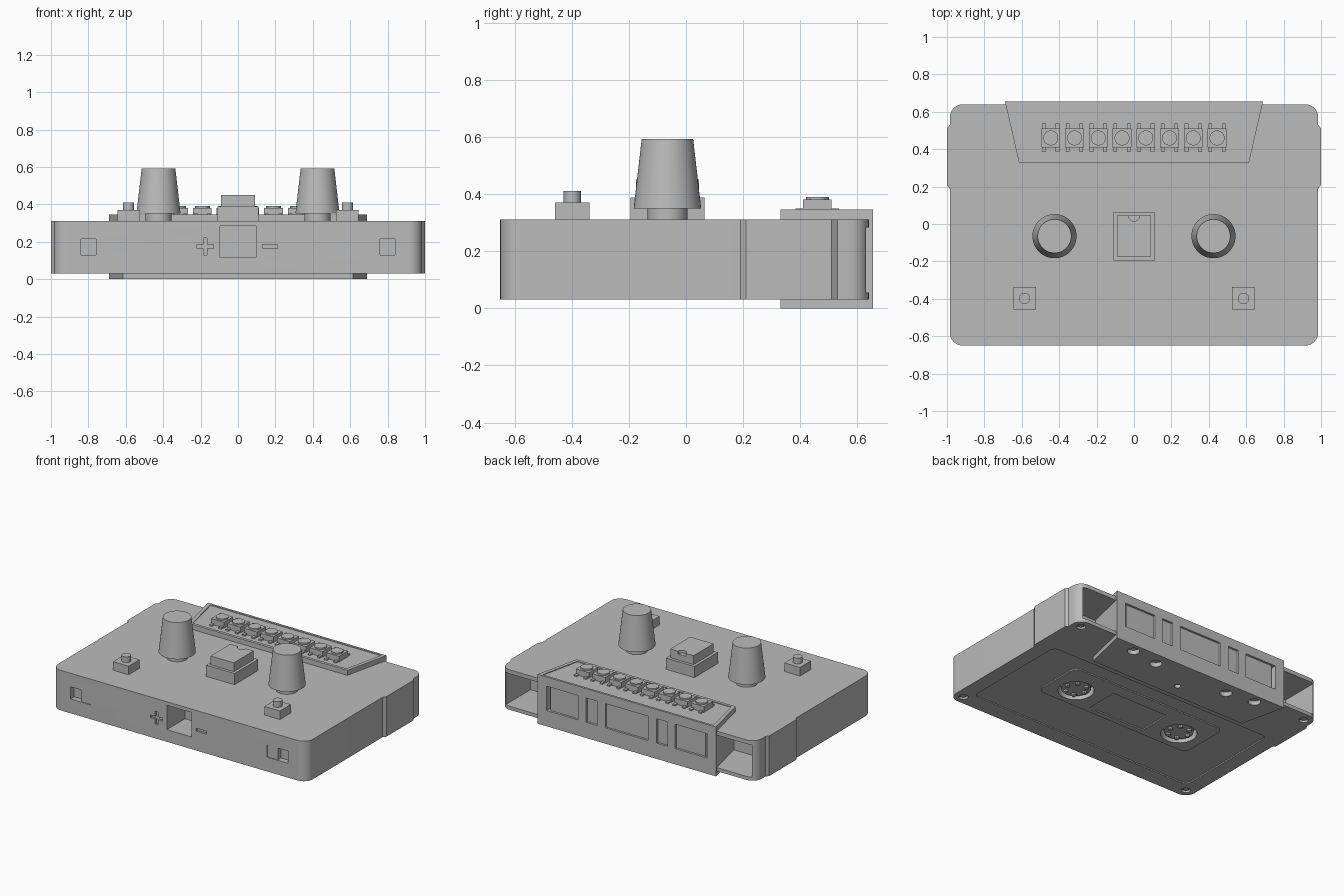
import bpy, bmesh
from math import pi, sin, cos

cube = bpy.data.objects.get("Cube")
if cube:
    bpy.data.objects.remove(cube, do_unlink=True)

grey = bpy.data.materials.new("plain grey")
grey.use_nodes = True
COLOUR = (0.5, 0.5, 0.5, 1)
grey.diffuse_color = COLOUR
grey.node_tree.nodes["Principled BSDF"].inputs["Base Color"].default_value = COLOUR


def loft(name, low, high, z0, z1):
    """Solid between two matching outlines at two heights."""
    bm = bmesh.new()
    a = [bm.verts.new((x, y, z0)) for x, y in low]
    b = [bm.verts.new((x, y, z1)) for x, y in high]
    bm.faces.new(a[::-1])
    bm.faces.new(b)
    n = len(a)
    for i in range(n):
        j = (i + 1) % n
        bm.faces.new((a[i], a[j], b[j], b[i]))
    bmesh.ops.recalc_face_normals(bm, faces=bm.faces)
    mesh = bpy.data.meshes.new(name)
    bm.to_mesh(mesh)
    bm.free()
    mesh.materials.append(grey)
    obj = bpy.data.objects.new(name, mesh)
    bpy.context.collection.objects.link(obj)
    return obj


def prism(name, pts, z0, z1):
    return loft(name, pts, pts, z0, z1)


def rect(x0, x1, y0, y1):
    return [(x0, y0), (x1, y0), (x1, y1), (x0, y1)]


def box(name, x0, x1, y0, y1, z0, z1):
    return prism(name, rect(x0, x1, y0, y1), z0, z1)


def circle(x, y, r, n=32):
    return [(x + r * cos(2 * pi * i / n), y + r * sin(2 * pi * i / n)) for i in range(n)]


def arc(x, y, r, start, n=8):
    return [(x + r * cos(start + pi / 2 * i / n), y + r * sin(start + pi / 2 * i / n))
            for i in range(n + 1)]


def rounded(w, y0, y1, r, step=()):
    """Rounded rectangle, with an optional step on both sides."""
    right = arc(w - r, y0 + r, r, -pi / 2) + list(step) + arc(w - r, y1 - r, r, 0)
    return right + [(-x, y) for x, y in reversed(right)]


def select(obj):
    bpy.ops.object.select_all(action='DESELECT')
    obj.select_set(True)
    bpy.context.view_layer.objects.active = obj


def cut(target, *cutters):
    select(target)
    for c in cutters:
        m = target.modifiers.new("cut", 'BOOLEAN')
        m.operation, m.solver, m.object = 'DIFFERENCE', 'EXACT', c
        bpy.ops.object.modifier_apply(modifier=m.name)
    for c in cutters:
        bpy.data.objects.remove(c, do_unlink=True)


def smooth(obj):
    select(obj)
    bpy.ops.object.shade_smooth_by_angle(angle=0.6)


BOTTOM, TOP, DECK = 0.03, 0.31, 0.34
SIDES = (-1, 1)
HUBS = ((-0.425, -0.065), (0.425, -0.065))


def span(s, a, b):
    """Mirrored x range."""
    return sorted((s * a, s * b))


# Cassette shell with a stepped grip on each side
body = prism("cassette_body", rounded(0.985, -0.65, 0.64, 0.07,
             [(0.985, 0.19), (1, 0.21), (1, 0.51), (0.985, 0.53)]), BOTTOM, TOP)
cutters = [box("port", -0.095, 0.095, -0.7, -0.45, 0.115, 0.285),
           box("plus_bar", -0.22, -0.13, -0.7, -0.635, 0.165, 0.185),
           box("plus_post", -0.185, -0.165, -0.7, -0.635, 0.13, 0.22),
           box("minus_bar", 0.13, 0.21, -0.7, -0.635, 0.165, 0.185),
           prism("label", rounded(0.88, -0.53, 0.26, 0.04), 0, 0.038)]
for s in SIDES:
    cutters += [box("corner_pocket", *span(s, 0.6, 0.95), 0.36, 0.7, 0.055, 0.282),
                box("switch_slot", *span(s, 0.68, 0.84), -0.7, -0.61, 0.13, 0.215)]
    cutters += [prism("screw_hole", circle(s * 0.92, y, 0.03, 16), 0, 0.045)
                for y in (-0.585, 0.575)]
cutters += [prism("hub_hole", circle(x, y, 0.115), 0, 0.09) for x, y in HUBS]
cut(body, *cutters)
smooth(body)

# Raised panel around the hubs, with a tape window
panel = prism("hub_panel", rounded(0.61, -0.22, 0.15, 0.05), BOTTOM, 0.05)
cut(panel, box("window", -0.22, 0.22, -0.18, 0.06, 0, 0.042),
    *[prism("hub_hole", circle(x, y, 0.115), 0, 0.1) for x, y in HUBS])

# Tape hubs: disc with teeth
for x, y in HUBS:
    prism("hub_disc", circle(x, y, 0.095), 0.045, 0.095)
    for px, py in circle(x, y, 0.07, 6):
        prism("hub_tooth", circle(px, py, 0.016, 8), 0.032, 0.05)

# Screws and slide switches
for s in SIDES:
    for y in (-0.585, 0.575):
        prism("screw", circle(s * 0.92, y, 0.02, 6), 0.037, 0.05)
    box("slide_switch", *span(s, 0.68, 0.76), -0.645, -0.6, 0.13, 0.215)

# Tape head housing along the back edge
head = prism("head_housing", [(-0.615, 0.33), (0.615, 0.33), (0.69, 0.655), (-0.69, 0.655)],
             0, 0.345)
cutters = [box("head_window", -0.165, 0.165, 0.54, 0.7, 0.11, 0.28),
           prism("deck_recess", [(-0.595, 0.35), (0.595, 0.35), (0.66, 0.64), (-0.66, 0.64)],
                 DECK, 0.4),
           prism("centre_hole", circle(0, 0.43, 0.02, 16), -0.1, 0.06)]
for s in SIDES:
    cutters += [box("outer_window", *span(s, 0.375, 0.62), 0.54, 0.7, 0.11, 0.28),
                box("narrow_window", *span(s, 0.23, 0.315), 0.54, 0.7, 0.11, 0.28),
                prism("outer_hole", circle(s * 0.5, 0.59, 0.04, 20), -0.1, 0.06),
                prism("inner_hole", circle(s * 0.29, 0.56, 0.04, 20), -0.1, 0.06)]
cut(head, *cutters)

# Row of eight push keys with solder pins
for i in range(8):
    x, y = -0.445 + i * 0.127, 0.46
    box("key_base", x - 0.05, x + 0.05, y - 0.05, y + 0.05, DECK, 0.38)
    smooth(prism("key_cap", circle(x, y, 0.04, 24), 0.38, 0.39))
    for sx in SIDES:
        for sy in SIDES:
            px, py = x + sx * 0.036, y + sy * 0.062
            box("key_pin", px - 0.01, px + 0.01, py - 0.014, py + 0.014, DECK, 0.35)

# Control knobs on short shafts
for x, y in HUBS:
    smooth(prism("knob_shaft", circle(x, y, 0.07), TOP, 0.355))
    smooth(loft("knob", circle(x, y, 0.118, 48), circle(x, y, 0.09, 48), 0.35, 0.593))

# Chip in its socket, with a half-round notch
box("chip_socket", -0.11, 0.11, -0.195, 0.065, TOP, 0.388)
chip = box("chip", -0.09, 0.09, -0.175, 0.045, 0.388, 0.45)
cut(chip, prism("notch", circle(0, 0.045, 0.03, 24), 0.43, 0.5))

# Small push buttons near the front corners
for s in SIDES:
    x = s * 0.585
    box("button_base", x - 0.06, x + 0.06, -0.458, -0.338, TOP, 0.37)
    smooth(prism("button_stem", circle(x, -0.398, 0.03, 24), 0.37, 0.41))
